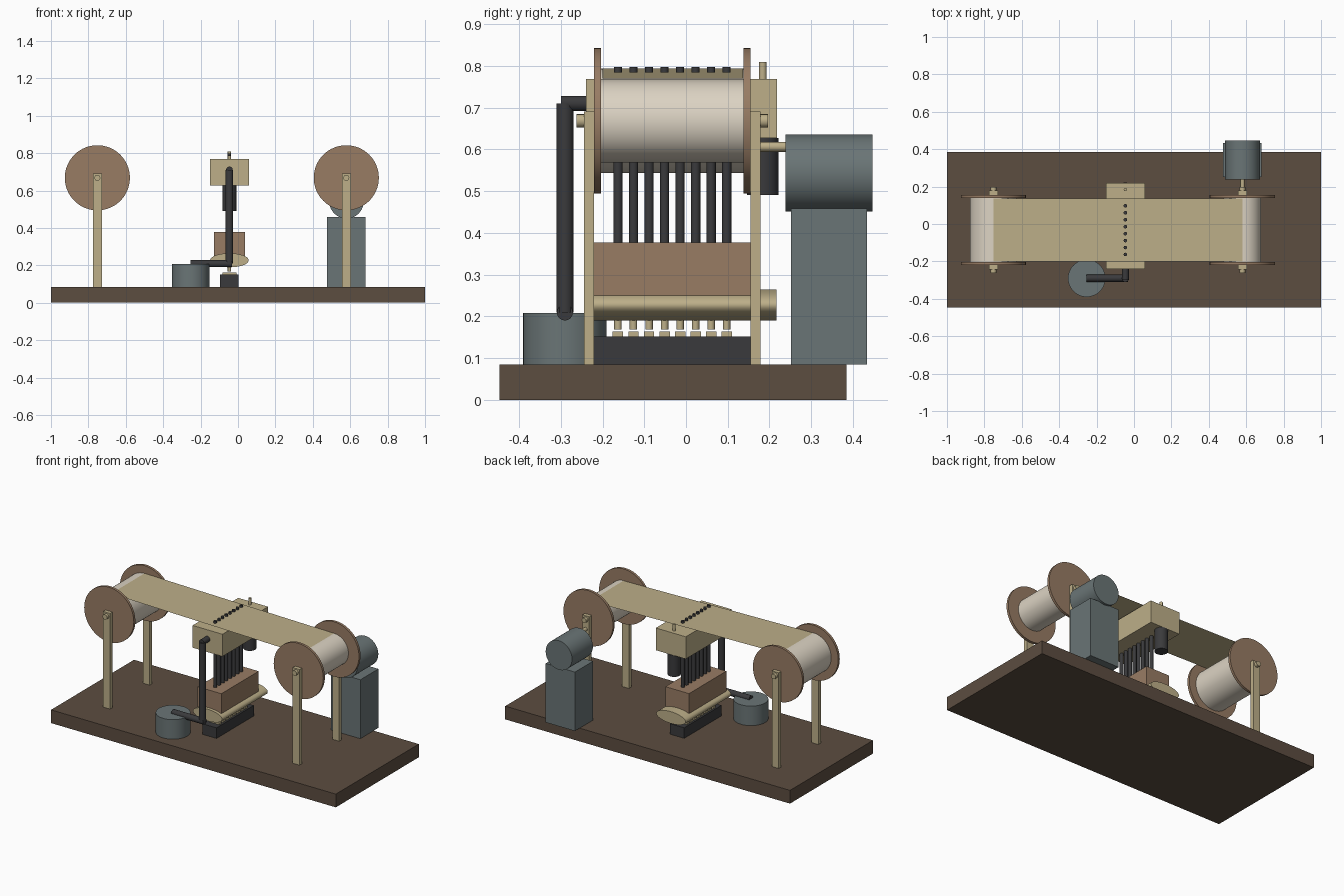
import bpy, math
from mathutils import Vector

if "Cube" in bpy.data.objects:
    bpy.data.objects.remove(bpy.data.objects["Cube"])


def material(name, r, g, b):
    lin = [((c / 255 + 0.055) / 1.055) ** 2.4 for c in (r, g, b)]
    m = bpy.data.materials.new(name)
    m.diffuse_color = (*lin, 1)
    m.use_nodes = True
    m.node_tree.nodes["Principled BSDF"].inputs["Base Color"].default_value = m.diffuse_color
    return m


DARK_WOOD = material("dark_wood", 92, 77, 64)
RED_WOOD = material("reddish_wood", 152, 124, 100)
LIGHT_WOOD = material("light_wood", 189, 175, 137)
PAPER = material("cream_paper", 220, 211, 195)
STEEL = material("grey_steel", 106, 117, 118)
BLACK = material("black_rubber", 58, 58, 60)


def box(name, mat, x, y, z):
    """Box from (min, max) ranges."""
    bpy.ops.mesh.primitive_cube_add(size=1, location=[(a + b) / 2 for a, b in (x, y, z)])
    o = bpy.context.object
    o.name = name
    o.scale = [b - a for a, b in (x, y, z)]
    bpy.ops.object.transform_apply(location=False, rotation=False)
    o.data.materials.append(mat)
    return o


def rod(name, mat, start, end, radius, sides=32, stretch=1.0):
    """Cylinder between two points, optionally stretched along x."""
    a, b = Vector(start), Vector(end)
    bpy.ops.mesh.primitive_cylinder_add(vertices=sides, radius=radius, depth=(b - a).length,
                                        location=(a + b) / 2)
    o = bpy.context.object
    o.name = name
    o.rotation_euler = (b - a).to_track_quat('Z', 'Y').to_euler()
    bpy.ops.object.transform_apply(location=False, rotation=True)
    o.scale.x = stretch
    bpy.ops.object.transform_apply(location=False, rotation=False)
    o.data.materials.append(mat)
    bpy.ops.object.shade_smooth_by_angle(angle=math.radians(35))
    return o


CX = -0.046            # centre line of the reading mechanism
AXLE_Z = 0.668
SPOOLS = (("left", -0.752, 0.125), ("right", 0.579, 0.1))

# Base board
box("base_board", DARK_WOOD, (-1, 1), (-0.447, 0.385), (0, 0.084))

# Two spools on posts
for side, x, r in SPOOLS:
    rod(side + "_paper_roll", PAPER, (x, -0.204, AXLE_Z), (x, 0.138, AXLE_Z), r, 64)
    rod(side + "_axle", LIGHT_WOOD, (x, -0.262, AXLE_Z), (x, 0.197, AXLE_Z), 0.016, 16)
    for end, flange, post in (("front", (-0.22, -0.204), (-0.244, -0.22)),
                              ("back", (0.138, 0.154), (0.154, 0.178))):
        rod(f"{side}_{end}_flange", RED_WOOD, (x, flange[0], AXLE_Z), (x, flange[1], AXLE_Z),
            0.174, 64)
        box(f"{side}_{end}_post", LIGHT_WOOD, (x - 0.024, x + 0.024), post, (0.084, 0.691))

# Paper sheet stretched between the tops of both rolls
(_, xl, rl), (_, xr, rr) = SPOOLS
mesh = bpy.data.meshes.new("paper_sheet")
mesh.from_pydata([(xl, -0.2, AXLE_Z + rl + 0.001), (xr, -0.2, AXLE_Z + rr + 0.001),
                  (xr, 0.137, AXLE_Z + rr + 0.001), (xl, 0.137, AXLE_Z + rl + 0.001)],
                 [], [(0, 1, 2, 3)])
mesh.materials.append(LIGHT_WOOD)
bpy.context.collection.objects.link(bpy.data.objects.new("paper_sheet", mesh))

# Tracker box with valve and its knob
box("tracker_box", LIGHT_WOOD, (CX - 0.105, CX + 0.105), (-0.24, 0.218), (0.627, 0.768))
rod("valve_knob", LIGHT_WOOD, (CX, 0.184, 0.768), (CX, 0.184, 0.809), 0.009, 16)
rod("valve_cylinder", BLACK, (CX, 0.184, 0.49), (CX, 0.184, 0.627), 0.038)

# Lower stack: valve chest, oval bellows, key bed
box("valve_chest", RED_WOOD, (CX - 0.083, CX + 0.083), (-0.22, 0.154), (0.25, 0.377))
rod("bellows", LIGHT_WOOD, (CX, -0.24, 0.227), (CX, 0.217, 0.227), 0.0375, 64, stretch=2.75)
box("key_bed", BLACK, (CX - 0.049, CX + 0.049), (-0.22, 0.154), (0.084, 0.151))

# Eight channels: hole, tube, push rod and key
for i in range(8):
    y = -0.163 + 0.0372 * i
    rod(f"hole_{i}", BLACK, (CX, y, 0.784), (CX, y, 0.797), 0.0095, 16)
    rod(f"tube_{i}", BLACK, (CX, y, 0.377), (CX, y, 0.63), 0.0112, 16)
    rod(f"push_rod_{i}", LIGHT_WOOD, (CX, y, 0.168), (CX, y, 0.2), 0.009, 16)
    box(f"key_{i}", LIGHT_WOOD, (CX - 0.037, CX + 0.037), (y - 0.0125, y + 0.0125),
        (0.151, 0.163))

# Suction pump and its bent pipe
rod("pump", STEEL, (-0.253, -0.29, 0.084), (-0.253, -0.29, 0.208), 0.1, 48)
rod("pump_pipe", BLACK, (-0.253, -0.29, 0.209), (CX + 0.015, -0.29, 0.209), 0.019)
rod("riser_pipe", BLACK, (CX, -0.29, 0.209), (CX, -0.29, 0.71), 0.02)
rod("inlet_pipe", BLACK, (CX, -0.3, 0.71), (CX, -0.238, 0.71), 0.018)

# Motor on its stand with drive shaft
MX = 0.58
box("motor_stand", STEEL, (MX - 0.103, MX + 0.103), (0.252, 0.433), (0.084, 0.458))
rod("motor", STEEL, (MX, 0.238, 0.543), (MX, 0.447, 0.543), 0.0925, 48)
rod("drive_shaft", LIGHT_WOOD, (MX, 0.154, 0.606), (MX, 0.24, 0.606), 0.012, 16)
